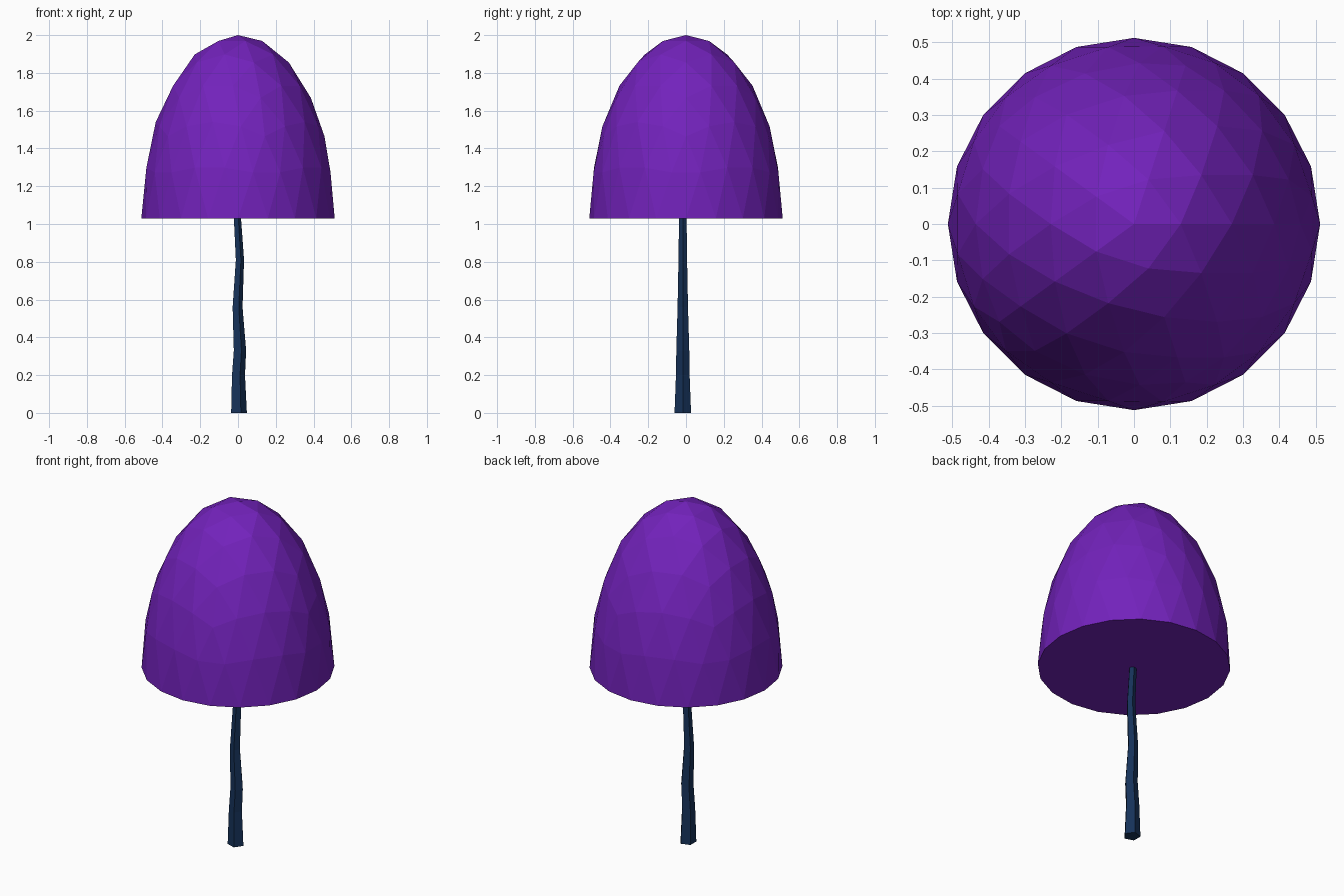
import bpy, bmesh
from math import cos, sin, tau

if "Cube" in bpy.data.objects:
    bpy.data.objects.remove(bpy.data.objects["Cube"])


def make_object(name, bm, color):
    bmesh.ops.recalc_face_normals(bm, faces=bm.faces)
    mesh = bpy.data.meshes.new(name)
    bm.to_mesh(mesh)
    bm.free()
    mat = bpy.data.materials.new(name + "_material")
    mat.diffuse_color = color
    mat.use_nodes = True
    mat.node_tree.nodes["Principled BSDF"].inputs["Base Color"].default_value = mat.diffuse_color
    mesh.materials.append(mat)
    obj = bpy.data.objects.new(name, mesh)
    bpy.context.collection.objects.link(obj)
    return obj


# Mushroom cap: upper half of a stretched low-poly icosphere, closed underneath
bm = bmesh.new()
bmesh.ops.create_icosphere(bm, subdivisions=3, radius=1)
lower = [v for v in bm.verts if v.co.z < -0.01]
bmesh.ops.delete(bm, geom=lower, context='VERTS')
rim = [e for e in bm.edges if e.is_boundary]
bmesh.ops.contextual_create(bm, geom=rim)
for v in bm.verts:
    v.co = (v.co.x * 0.512, v.co.y * 0.512, 1.03 + v.co.z * 0.97)
make_object("cap", bm, (0.17, 0.016, 0.50, 1))

# Stem: crooked, tapering five-sided tube, rings as (z, centre x, radius)
rings = [(0, 0.001, 0.046), (0.20, -0.001, 0.038), (0.33, 0.007, 0.036),
         (0.56, -0.005, 0.029), (0.81, 0.008, 0.024), (1.03, -0.005, 0.021)]
SIDES = 5
bm = bmesh.new()
loops = [[bm.verts.new((cx + r * cos(tau * i / SIDES),
                        -0.017 + r * sin(tau * i / SIDES), z))
          for i in range(SIDES)] for z, cx, r in rings]
for a, b in zip(loops, loops[1:]):
    for i in range(SIDES):
        j = (i + 1) % SIDES
        bm.faces.new((a[i], a[j], b[j], b[i]))
bm.faces.new(loops[0])
bm.faces.new(loops[-1])
make_object("stem", bm, (0.008, 0.032, 0.10, 1))
